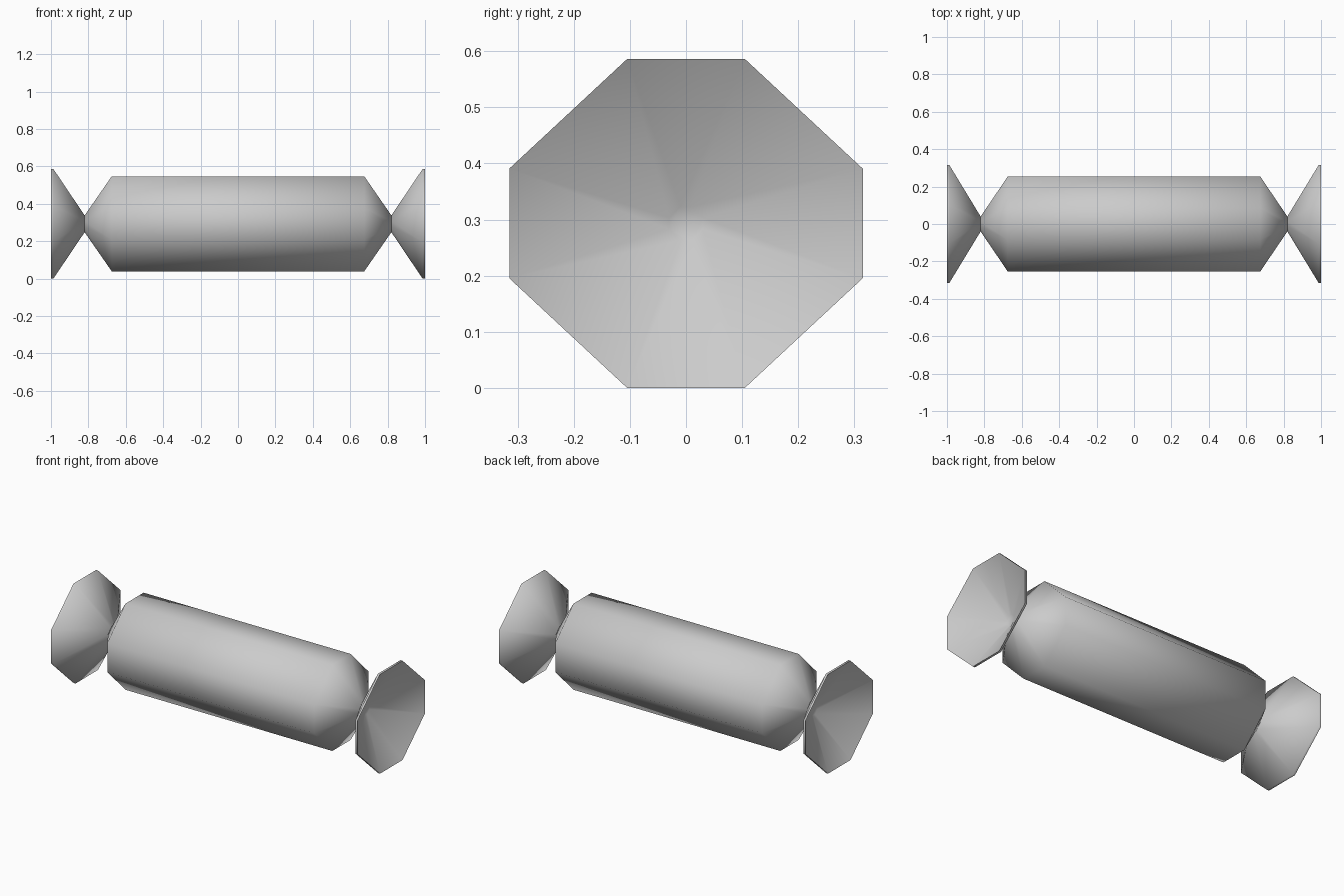
import bpy, bmesh, math

if "Cube" in bpy.data.objects:
    bpy.data.objects.remove(bpy.data.objects["Cube"])

CENTER_Z = 0.293


def ring(bm, x, hy, hz):
    """Chamfered eight-sided cross-section."""
    a, b = hy / 3, hz / 3
    pts = [(hy, -b), (hy, b), (a, hz), (-a, hz),
           (-hy, b), (-hy, -b), (-a, -hz), (a, -hz)]
    return [bm.verts.new((x, y, z + CENTER_Z)) for y, z in pts]


def loft(name, stations, cap_start=False, cap_end=False):
    bm = bmesh.new()
    rings = [ring(bm, *s) for s in stations]
    for r, q in zip(rings, rings[1:]):
        for i in range(8):
            j = (i + 1) % 8
            bm.faces.new((r[i], r[j], q[j], q[i]))
    if cap_start:
        bm.faces.new(rings[0][::-1])
    if cap_end:
        bm.faces.new(rings[-1])
    bmesh.ops.recalc_face_normals(bm, faces=bm.faces)
    me = bpy.data.meshes.new(name)
    bm.to_mesh(me)
    bm.free()
    ob = bpy.data.objects.new(name, me)
    bpy.context.collection.objects.link(ob)
    bpy.ops.object.select_all(action='DESELECT')
    bpy.context.view_layer.objects.active = ob
    ob.select_set(True)
    bpy.ops.object.shade_smooth_by_angle(angle=math.radians(60))
    return ob


# wrapped body tapering to a narrow neck at both ends
loft("wrapped_body", [(-0.82, 0.04, 0.045), (-0.675, 0.254, 0.254),
                      (0.675, 0.254, 0.254), (0.82, 0.04, 0.045)], True, True)

# flared, hollow wrapper ends with a thin rim
for side, s in (("left", -1), ("right", 1)):
    loft(side + "_wrapper_end", [(s * 0.82, 0.04, 0.045), (s * 0.987, 0.315, 0.293),
                                 (s * 1.0, 0.315, 0.293), (s * 0.835, 0.03, 0.03)],
         True, True)
